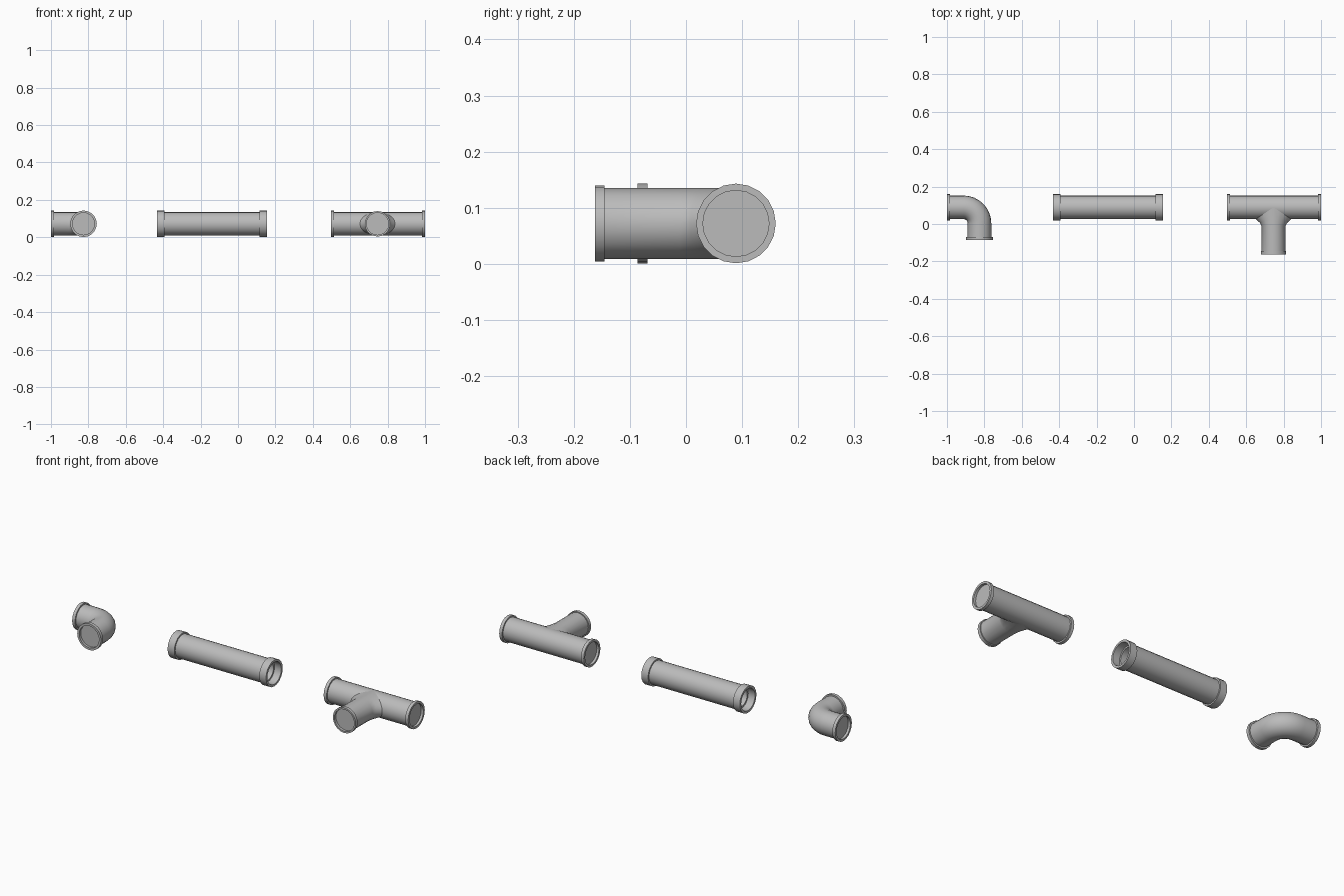
import bpy, bmesh
from math import sin, cos, pi, sqrt
from mathutils import Vector

if "Cube" in bpy.data.objects:
    bpy.data.objects.remove(bpy.data.objects["Cube"])

SIDES = 20
MID_Z, AXIS_Y = 0.072, 0.089
PIPE, FLANGE, BORE = 0.063, 0.071, 0.059
LIP, RECESS = 0.017, 0.013

grey = bpy.data.materials.new("pipe_grey")
grey.use_nodes = True
grey.diffuse_color = (0.5, 0.5, 0.5, 1)
grey.node_tree.nodes["Principled BSDF"].inputs["Base Color"].default_value = (0.5, 0.5, 0.5, 1)


def ring(x, y, direction, radius):
    """Circle of points round a horizontal axis."""
    d = Vector((direction[0], direction[1], 0)).normalized()
    side, up = d.cross(Vector((0, 0, 1))), Vector((0, 0, 1))
    c = Vector((x, y, MID_Z))
    turns = [2 * pi * i / SIDES for i in range(SIDES)]
    return [c + radius * (side * cos(a) + up * sin(a)) for a in turns]


def loft(name, rings, cap_start=False, cap_end=False, loop=False):
    """Skin a row of rings into one smooth object."""
    bm = bmesh.new()
    rows = [[bm.verts.new(p) for p in r] for r in rings]
    pairs = list(zip(rows, rows[1:])) + ([(rows[-1], rows[0])] if loop else [])
    for a, b in pairs:
        for i in range(SIDES):
            j = (i + 1) % SIDES
            bm.faces.new((a[i], a[j], b[j], b[i]))
    if cap_start:
        bm.faces.new(rows[0][::-1])
    if cap_end:
        bm.faces.new(rows[-1])
    bmesh.ops.recalc_face_normals(bm, faces=bm.faces)
    mesh = bpy.data.meshes.new(name)
    bm.to_mesh(mesh)
    bm.free()
    obj = bpy.data.objects.new(name, mesh)
    bpy.context.collection.objects.link(obj)
    mesh.materials.append(grey)
    bpy.ops.object.select_all(action='DESELECT')
    obj.select_set(True)
    bpy.context.view_layer.objects.active = obj
    bpy.ops.object.shade_smooth_by_angle(angle=pi / 5)
    return obj


def flange_end(x, y, out, flange=FLANGE, pipe=PIPE, bore=BORE):
    """Rings from the pipe, over the flange, to the recessed end disc."""
    steps = [(LIP, pipe), (LIP, flange), (0, flange), (0, bore), (RECESS, bore)]
    return [ring(x - out[0] * s, y - out[1] * s, out, r) for s, r in steps]


def flange_start(x, y, out):
    """The same end, walked inwards along the pipe."""
    steps = [(RECESS, BORE), (0, BORE), (0, FLANGE), (LIP, FLANGE), (LIP, PIPE)]
    return [ring(x - out[0] * s, y - out[1] * s, (-out[0], -out[1]), r) for s, r in steps]


# Elbow: two flanged ends joined by a quarter bend
ELBOW_X, BEND = -0.826, 0.085
bend = []
for i in range(9):
    a = pi / 2 * i / 8
    bend.append(ring(ELBOW_X - BEND + BEND * sin(a), AXIS_Y - BEND + BEND * cos(a),
                     (cos(a), -sin(a)), PIPE))
loft("elbow_pipe", flange_start(-1, AXIS_Y, (-1, 0)) + bend
     + flange_end(ELBOW_X, -0.086, (0, -1)), True, True)

# Straight pipe: open tube with a deep socket at each end
X0, X1, SOCKET, TUBE_BORE = -0.432, 0.154, 0.04, 0.05
profile = [(X0, FLANGE), (X0 + SOCKET, FLANGE), (X0 + SOCKET, PIPE),
           (X1 - SOCKET, PIPE), (X1 - SOCKET, FLANGE), (X1, FLANGE),
           (X1, BORE), (X1 - SOCKET, BORE), (X1 - SOCKET, TUBE_BORE),
           (X0 + SOCKET, TUBE_BORE), (X0 + SOCKET, BORE), (X0, BORE)]
loft("straight_pipe", [ring(x, AXIS_Y, (1, 0), r) for x, r in profile], loop=True)

# Tee: main run
loft("tee_run", flange_start(0.497, AXIS_Y, (-1, 0))
     + flange_end(1, AXIS_Y, (1, 0)), True, True)

# Tee: branch, flaring where it meets the run
TEE_X, NECK_Y = 0.746, -0.012
neck = ring(TEE_X, NECK_Y, (0, -1), PIPE)
foot = []
for p in neck:
    z = p.z - MID_Z
    foot.append(Vector((TEE_X + (p.x - TEE_X) * 1.5, AXIS_Y - sqrt(max(0, PIPE**2 - z**2)), p.z)))
middle = [Vector((TEE_X + (n.x - TEE_X) * 1.17, n.y * 0.5 + f.y * 0.5, n.z))
          for n, f in zip(neck, foot)]
loft("tee_branch", [foot, middle, neck]
     + flange_end(TEE_X, -0.162, (0, -1), 0.068), cap_end=True)
